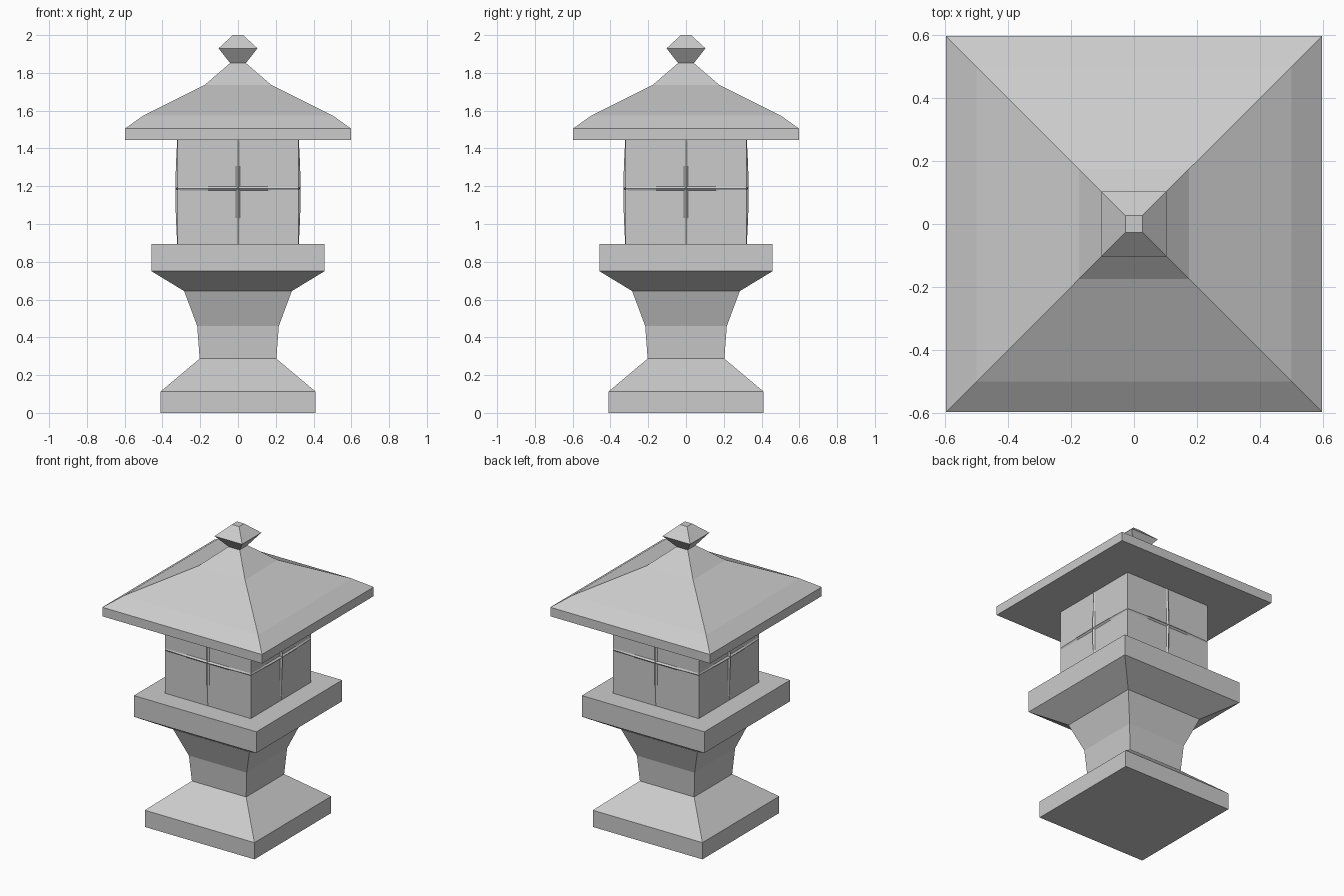
import bpy, bmesh
from math import pi
from mathutils import Matrix

if "Cube" in bpy.data.objects:
    bpy.data.objects.remove(bpy.data.objects["Cube"])


def finish(name, bm):
    bmesh.ops.recalc_face_normals(bm, faces=bm.faces)
    mesh = bpy.data.meshes.new(name)
    bm.to_mesh(mesh)
    bm.free()
    obj = bpy.data.objects.new(name, mesh)
    bpy.context.collection.objects.link(obj)
    return obj


def square_stack(name, profile):
    """Loft square rings given as (half width, height), capped at both ends."""
    bm = bmesh.new()
    rings = [[bm.verts.new((sx * h, sy * h, z))
              for sx, sy in ((-1, -1), (1, -1), (1, 1), (-1, 1))]
             for h, z in profile]
    for a, b in zip(rings, rings[1:]):
        for i in range(4):
            j = (i + 1) % 4
            bm.faces.new((a[i], a[j], b[j], b[i]))
    bm.faces.new(rings[0])
    bm.faces.new(rings[-1])
    return finish(name, bm)


def window_bar(name, half_len, vertical, angle):
    """Slim bar on a chamber face, bowed outward at the middle."""
    bm = bmesh.new()
    w, rings = 0.011, []
    for t, depth in ((-1, 0.322), (-0.5, 0.329), (0, 0.332), (0.5, 0.329), (1, 0.322)):
        ring = []
        for side, d in ((-w, 0.31), (-w, 0.319), (0, depth), (w, 0.319), (w, 0.31)):
            x, z = (side, t * half_len) if vertical else (t * half_len, side)
            centre = 1.17 if vertical else 1.188
            ring.append(bm.verts.new((x, -d, centre + z)))
        rings.append(ring)
    for a, b in zip(rings, rings[1:]):
        for i in range(5):
            j = (i + 1) % 5
            bm.faces.new((a[i], a[j], b[j], b[i]))
    bm.faces.new(rings[0])
    bm.faces.new(rings[-1])
    bm.transform(Matrix.Rotation(angle, 4, 'Z'))
    return finish(name, bm)


# Foot, flared stem and platform
square_stack("pedestal", [(0.41, 0), (0.41, 0.113), (0.203, 0.287), (0.216, 0.46),
                          (0.285, 0.645), (0.458, 0.75), (0.458, 0.893)])

# Light chamber
square_stack("light_chamber", [(0.32, 0.893), (0.32, 1.445)])

# Crossed window bars on all four sides
for k in range(4):
    window_bar(f"upright_bar_{k + 1}", 0.275, True, k * pi / 2)
    window_bar(f"cross_bar_{k + 1}", 0.319, False, k * pi / 2)

# Curved roof with its finial
square_stack("roof", [(0.597, 1.445), (0.597, 1.506), (0.5, 1.575),
                      (0.175, 1.737), (0.042, 1.852)])
square_stack("finial", [(0.042, 1.852), (0.103, 1.93), (0.027, 2.0)])
